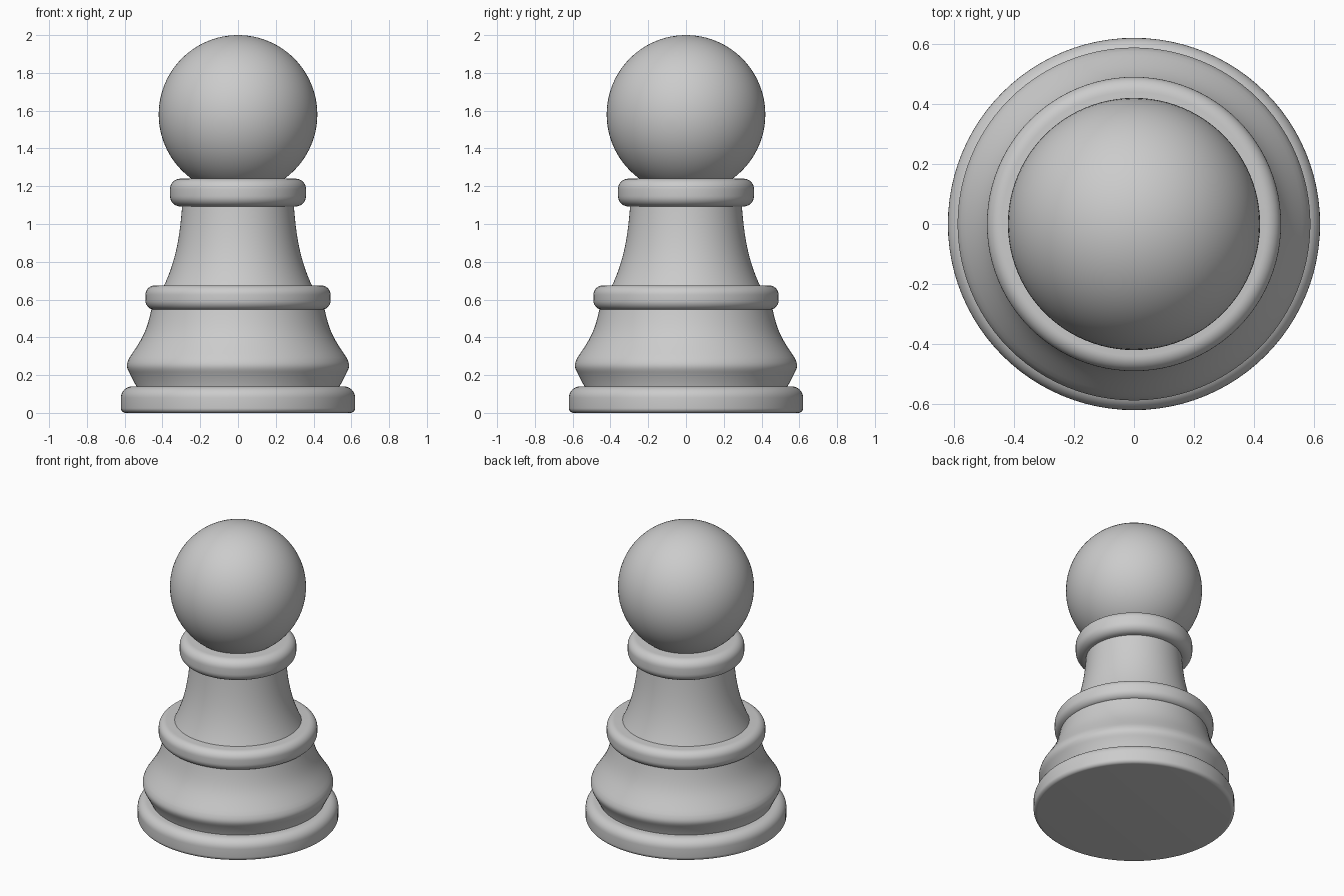
import bpy, math
from mathutils import Vector
from mathutils.geometry import interpolate_bezier

cube = bpy.data.objects.get("Cube")
if cube:
    bpy.data.objects.remove(cube, do_unlink=True)

SEGMENTS = 96

grey = bpy.data.materials.new("plain grey")
grey.use_nodes = True
GREY = (0.6, 0.6, 0.6, 1)
grey.diffuse_color = GREY
grey.node_tree.nodes["Principled BSDF"].inputs["Base Color"].default_value = GREY


def finish(obj, angle=35):
    obj.data.materials.append(grey)
    bpy.ops.object.select_all(action="DESELECT")
    obj.select_set(True)
    bpy.context.view_layer.objects.active = obj
    bpy.ops.object.shade_smooth_by_angle(angle=math.radians(angle))


def lathe(name, profile):
    """Revolve a bottom-to-top list of (radius, height) and cap both ends."""
    verts, faces = [], []
    for r, z in profile:
        for i in range(SEGMENTS):
            a = math.tau * i / SEGMENTS
            verts.append((r * math.cos(a), r * math.sin(a), z))
    for k in range(len(profile) - 1):
        for i in range(SEGMENTS):
            j = (i + 1) % SEGMENTS
            lo, hi = k * SEGMENTS, (k + 1) * SEGMENTS
            faces.append((lo + i, lo + j, hi + j, hi + i))
    faces.append(tuple(reversed(range(SEGMENTS))))
    faces.append(tuple(range(len(verts) - SEGMENTS, len(verts))))
    mesh = bpy.data.meshes.new(name)
    mesh.from_pydata(verts, [], faces)
    obj = bpy.data.objects.new(name, mesh)
    bpy.context.collection.objects.link(obj)
    finish(obj)


def ring(name, radius, z0, z1, low, high, steps=8):
    """Disc with its lower and upper rims rounded by the given radii."""
    profile = []
    for rim, centre, start in ((low, z0 + low, -90), (high, z1 - high, 0)):
        for s in range(steps + 1):
            a = math.radians(start + 90 * s / steps)
            profile.append((radius - rim + rim * math.cos(a),
                            centre + rim * math.sin(a)))
    lathe(name, profile)


def curve(*points):
    """Sample a cubic curve in the radius-height plane."""
    pts = interpolate_bezier(*[Vector((r, 0, z)) for r, z in points], 14)
    return [(p.x, p.z) for p in pts]


# Rounded discs
ring("base", 0.62, 0.0, 0.14, 0.025, 0.06)
ring("middle_ring", 0.49, 0.545, 0.675, 0.05, 0.05)
ring("collar", 0.36, 1.093, 1.24, 0.055, 0.055)

# Bulging lower body: undercut, rounded shoulder, then a concave flare
undercut = [(0.535, 0.12), (0.538, 0.14)]
shoulder = curve((0.575, 0.212), (0.592, 0.242), (0.592, 0.258), (0.575, 0.292))
flare = curve((0.575, 0.292), (0.51, 0.39), (0.485, 0.42), (0.456, 0.56))
lathe("lower_body", undercut + shoulder + flare[1:])

# Tapering neck
lathe("neck", curve((0.398, 0.66), (0.33, 0.8), (0.307, 0.93), (0.295, 1.11)))

# Ball head
bpy.ops.mesh.primitive_uv_sphere_add(segments=SEGMENTS, ring_count=48,
                                     radius=0.42, location=(0, 0, 1.58))
head = bpy.context.object
head.name = "head"
finish(head)
